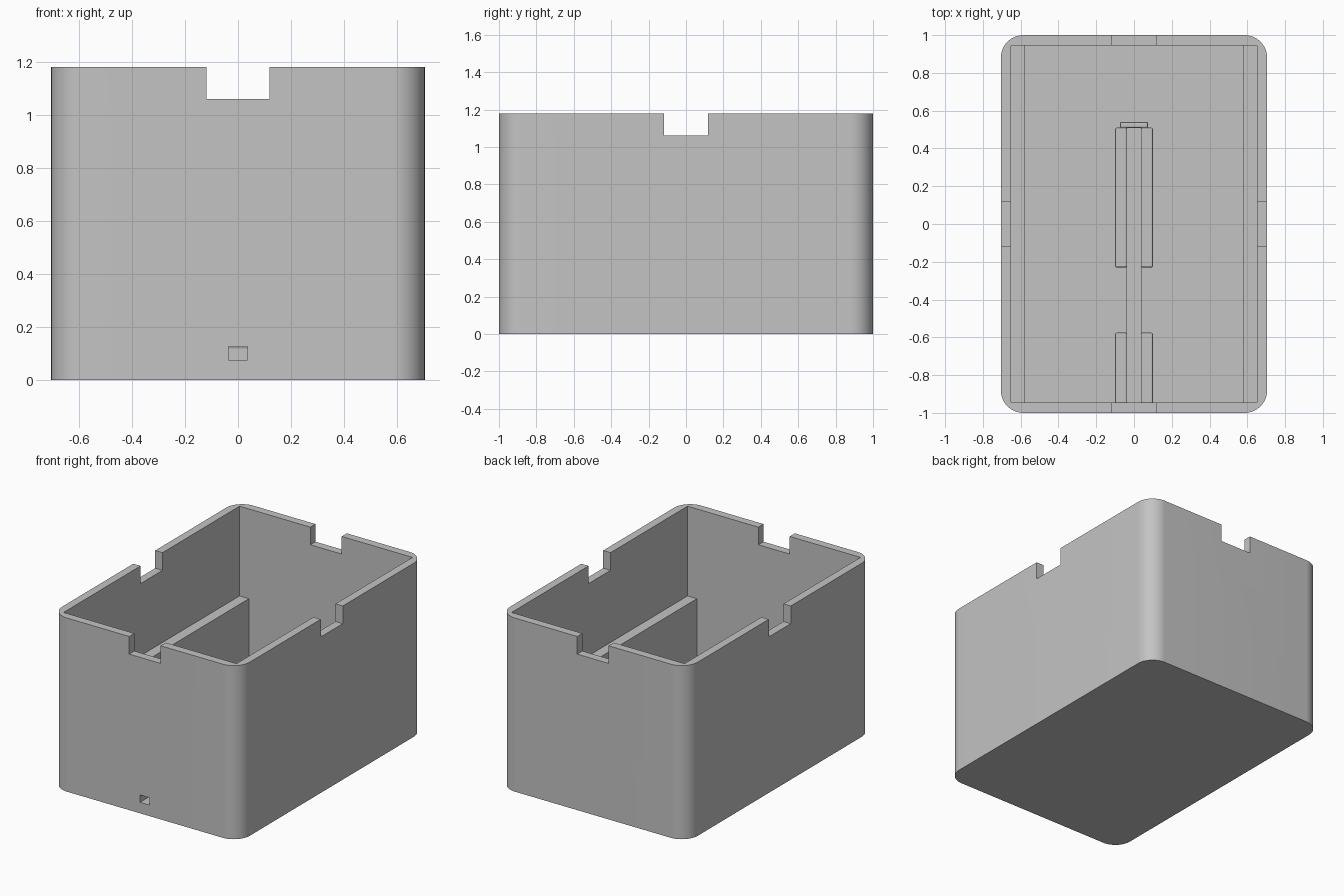
import bpy
import bmesh
import math

old = bpy.data.objects.get("Cube")
if old:
    bpy.data.objects.remove(old, do_unlink=True)

grey = bpy.data.materials.new("plain grey")
grey.use_nodes = True
COLOR = (0.55, 0.55, 0.55, 1)
grey.diffuse_color = COLOR
grey.node_tree.nodes["Principled BSDF"].inputs["Base Color"].default_value = COLOR


def box(name, x, y, z, radius=0.0, segments=16):
    """Box from (min, max) ranges, with optionally rounded upright edges."""
    bm = bmesh.new()
    bmesh.ops.create_cube(bm, size=1)
    for v in bm.verts:
        v.co = [r[0] + (c + 0.5) * (r[1] - r[0]) for c, r in zip(v.co, (x, y, z))]
    if radius:
        upright = [e for e in bm.edges
                   if abs(e.verts[0].co.z - e.verts[1].co.z) > 0.001]
        bmesh.ops.bevel(bm, geom=upright, offset=radius, segments=segments,
                        profile=0.5, affect='EDGES')
    mesh = bpy.data.meshes.new(name)
    bm.to_mesh(mesh)
    bm.free()
    mesh.materials.append(grey)
    ob = bpy.data.objects.new(name, mesh)
    bpy.context.collection.objects.link(ob)
    return ob


def select(ob):
    bpy.ops.object.select_all(action='DESELECT')
    ob.select_set(True)
    bpy.context.view_layer.objects.active = ob


def cut(target, x, y, z):
    """Carve a box out of the target."""
    cutter = box("cutter", x, y, z)
    cutter.hide_render = True
    mod = target.modifiers.new("cut", 'BOOLEAN')
    mod.operation = 'DIFFERENCE'
    mod.solver = 'EXACT'
    mod.object = cutter
    select(target)
    bpy.ops.object.modifier_apply(modifier=mod.name)
    bpy.data.objects.remove(cutter, do_unlink=True)


W, L, H = 0.705, 1.0, 1.18      # half width, half length, height
INNER_X, INNER_Y = 0.65, 0.945
FLOOR, LEDGE = 0.125, 0.57
NOTCH = 0.118
SLOT = 0.036

# Open box with rounded upright corners
shell = box("box_shell", (-W, W), (-L, L), (0, H), radius=0.12)

# Cavity: narrower below, which leaves a ledge along each long wall
cut(shell, (-INNER_X, INNER_X), (-INNER_Y, INNER_Y), (LEDGE, 2))
cut(shell, (-0.58, 0.58), (-INNER_Y, INNER_Y), (FLOOR, 1))

# Rim notches in the middle of all four walls
cut(shell, (-NOTCH, NOTCH), (-2, 2), (H - 0.12, 2))
cut(shell, (-2, 2), (-NOTCH, NOTCH), (H - 0.12, 2))

# Cable hole in the front wall and the floor groove behind it
cut(shell, (-SLOT, SLOT), (-2, -0.935), (0.075, FLOOR))
cut(shell, (-SLOT, SLOT), (-0.94, 0.51), (0.075, 0.3))

select(shell)
bpy.ops.object.shade_smooth_by_angle(angle=math.radians(30))

# Raised rails on both sides of the groove, in two lengths
for side, sx in (("left", 1), ("right", -1)):
    for name, y in (("front", (-0.95, -0.575)), ("rear", (-0.23, 0.51))):
        xs = sorted((sx * SLOT, sx * 0.1))
        rail = box(f"{side}_{name}_rail", xs, y, (FLOOR - 0.01, 0.18))
        mod = rail.modifiers.new("soft edges", 'BEVEL')
        mod.width = 0.008
        mod.segments = 2

# Stop at the rear end of the groove
stop = box("groove_stop", (-0.075, 0.075), (0.508, 0.54), (FLOOR - 0.01, 0.17))
mod = stop.modifiers.new("soft edges", 'BEVEL')
mod.width = 0.008
mod.segments = 2
